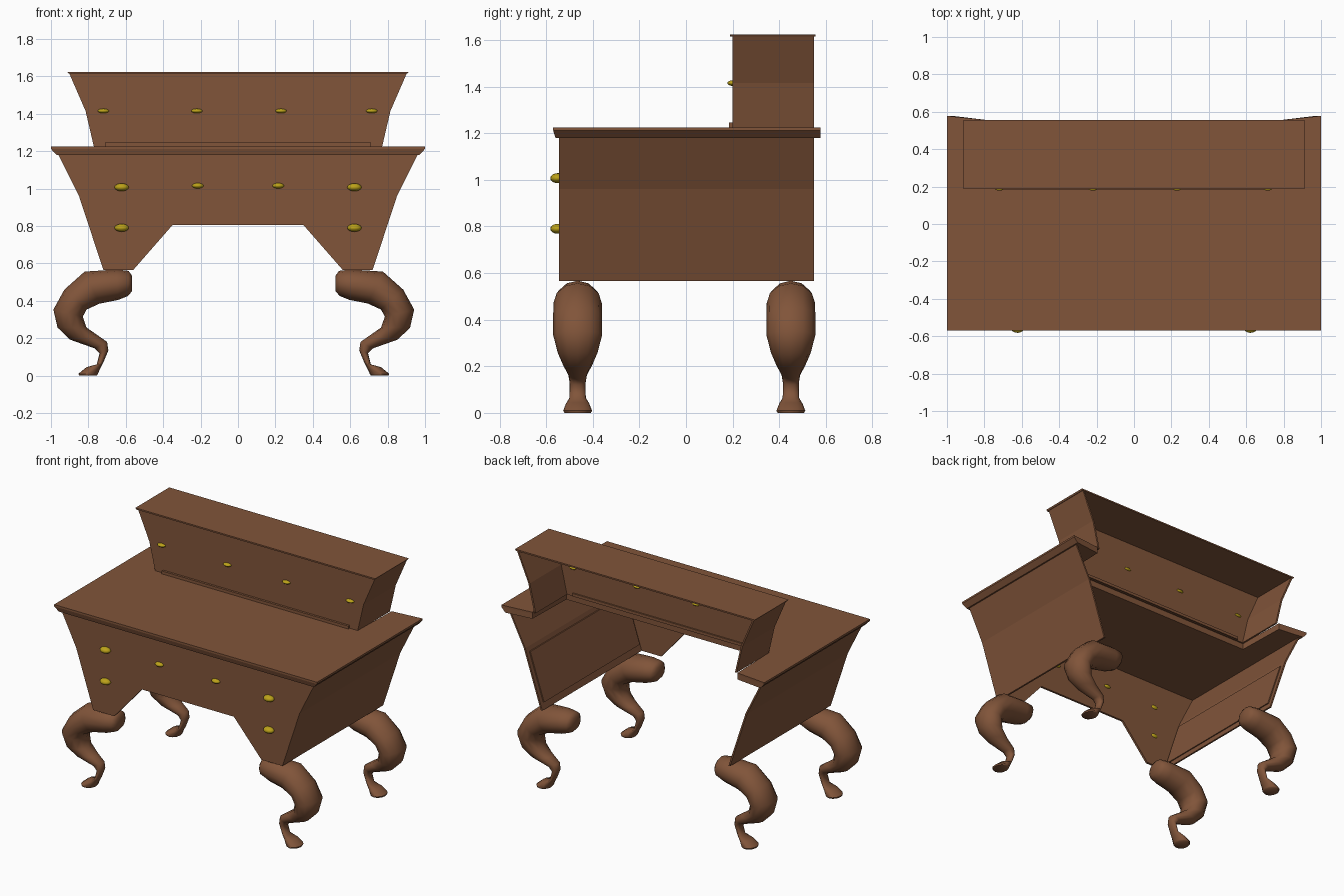
import bpy, bmesh, math
from mathutils import Vector

if "Cube" in bpy.data.objects:
    bpy.data.objects.remove(bpy.data.objects["Cube"])


def material(name, rgb):
    m = bpy.data.materials.new(name)
    m.diffuse_color = (*rgb, 1)
    m.use_nodes = True
    m.node_tree.nodes["Principled BSDF"].inputs["Base Color"].default_value = m.diffuse_color
    return m


WOOD = material("brown_wood", (0.22, 0.09, 0.042))
BRASS = material("brass", (0.5, 0.36, 0.01))


def loft(name, rings, mat=WOOD, smooth=False):
    """Skin a list of equal-length point rings and cap both ends."""
    bm = bmesh.new()
    vs = [[bm.verts.new(p) for p in r] for r in rings]
    n = len(rings[0])
    for a, b in zip(vs, vs[1:]):
        for i in range(n):
            j = (i + 1) % n
            bm.faces.new((a[i], a[j], b[j], b[i]))
    bm.faces.new(vs[0][::-1])
    bm.faces.new(vs[-1])
    bmesh.ops.recalc_face_normals(bm, faces=bm.faces)
    me = bpy.data.meshes.new(name)
    bm.to_mesh(me)
    bm.free()
    me.materials.append(mat)
    for p in me.polygons:
        p.use_smooth = smooth
    ob = bpy.data.objects.new(name, me)
    bpy.context.collection.objects.link(ob)
    return ob


def prism(name, outline, y0, y1):
    """Extrude an x-z outline along y."""
    return loft(name, [[(x, y, z) for x, z in outline] for y in (y0, y1)])


def side_panels(name, profile, y0, y1, t=0.012, inset=0.0):
    """Thin flared walls on both sides following an x-z profile."""
    outer = [(x - inset, z) for x, z in profile]
    inner = [(x - t, z) for x, z in reversed(outer)]
    for s, tag in ((1, "right"), (-1, "left")):
        prism(f"{tag}_{name}", [(s * x, z) for x, z in outer + inner], y0, y1)


def knob(name, x, y, z, r):
    bpy.ops.mesh.primitive_uv_sphere_add(segments=16, ring_count=10, radius=1, location=(x, y, z))
    ob = bpy.context.object
    ob.name = name
    ob.scale = r
    ob.data.materials.append(BRASS)
    bpy.ops.object.shade_smooth()


def mirrored(half):
    """Complete a right-hand outline with its left-hand mirror image."""
    return half + [(-x, z) for x, z in reversed(half)]


# lower case: flared sides and a front apron with a kneehole cut-out
case = [(0.72, 0.565), (0.85, 0.96), (0.96, 1.18)]
side_panels("case_side", case, -0.545, 0.55)
side_panels("case_liner", [(0.735, 0.61), (0.84, 0.93)], -0.52, 0.52, 0.008, 0.012)
prism("front_panel", mirrored([(0.35, 0.805), (0.56, 0.565)] + case), -0.545, -0.53)

# desk top: moulded edge, notched at the back for the open upper cabinet
right = [(1, -0.57), (1, 0.578), (0.78, 0.555), (0.77, 0.2)]
outline = mirrored(right)
lower = [(x * 0.97 if abs(x) == 1 else x, max(y, -0.56) if abs(x) == 1 else y)
         for x, y in outline]
loft("desk_top", [[(x, y, 1.18) for x, y in lower],
                  [(x, y, 1.212) for x, y in outline],
                  [(x, y, 1.225) for x, y in outline]])

# upper cabinet: open back and bottom, thin lid, strip along its foot
upper = [(0.77, 1.222), (0.815, 1.415), (0.902, 1.615)]
side_panels("cabinet_side", upper, 0.2, 0.55)
prism("cabinet_front", mirrored(upper), 0.2, 0.21)
prism("cabinet_lid", mirrored([(0.905, 1.614), (0.912, 1.624)]), 0.188, 0.555)
prism("cabinet_strip", mirrored([(0.71, 1.225), (0.71, 1.245)]), 0.185, 0.22)

# brass knobs
for x in (-0.72, -0.22, 0.23, 0.715):
    knob("cabinet_knob", x, 0.2, 1.415, (0.03, 0.022, 0.012))
for s in (-1, 1):
    knob("centre_drawer_knob", s * 0.215, -0.543, 1.015, (0.031, 0.026, 0.015))
    for z in (1.007, 0.79):
        knob("side_drawer_knob", s * 0.622, -0.552, z, (0.038, 0.03, 0.021))

# cabriole legs: outer x, z, inner x, z, half depth for each ring
LEG = [(.567, .535, .567, .45, .05), (.585, .56, .59, .425, .08), (.65, .567, .64, .405, .092),
       (.82, .556, .74, .385, .104), (.928, .46, .81, .353, .105), (.987, .353, .83, .315, .105),
       (.965, .257, .81, .257, .085), (.90, .193, .75, .215, .062), (.765, .145, .70, .18, .04),
       (.74, .12, .693, .135, .034), (.755, .06, .72, .07, .035), (.81, .045, .738, .035, .05),
       (.853, .01, .75, .008, .062), (.85, 0, .755, 0, .056)]
SIDES = 12
for sx, dx, tx in ((-1, 0, "left"), (1, -0.045, "right")):
    for cy, ty in ((-0.465, "front"), (0.45, "back")):
        rings = []
        for ox, oz, ix, iz, w in LEG:
            o, i = Vector((sx * ox + dx, cy, oz)), Vector((sx * ix + dx, cy, iz))
            mid, arm = (o + i) / 2, (o - i) / 2
            rings.append([mid + arm * math.cos(a) + Vector((0, w * math.sin(a), 0))
                          for a in (2 * math.pi * k / SIDES for k in range(SIDES))])
        leg = loft(f"{ty}_{tx}_leg", rings, smooth=True)
        bpy.ops.object.select_all(action='DESELECT')
        leg.select_set(True)
        bpy.context.view_layer.objects.active = leg
        bpy.ops.object.shade_smooth_by_angle(angle=math.radians(60))
